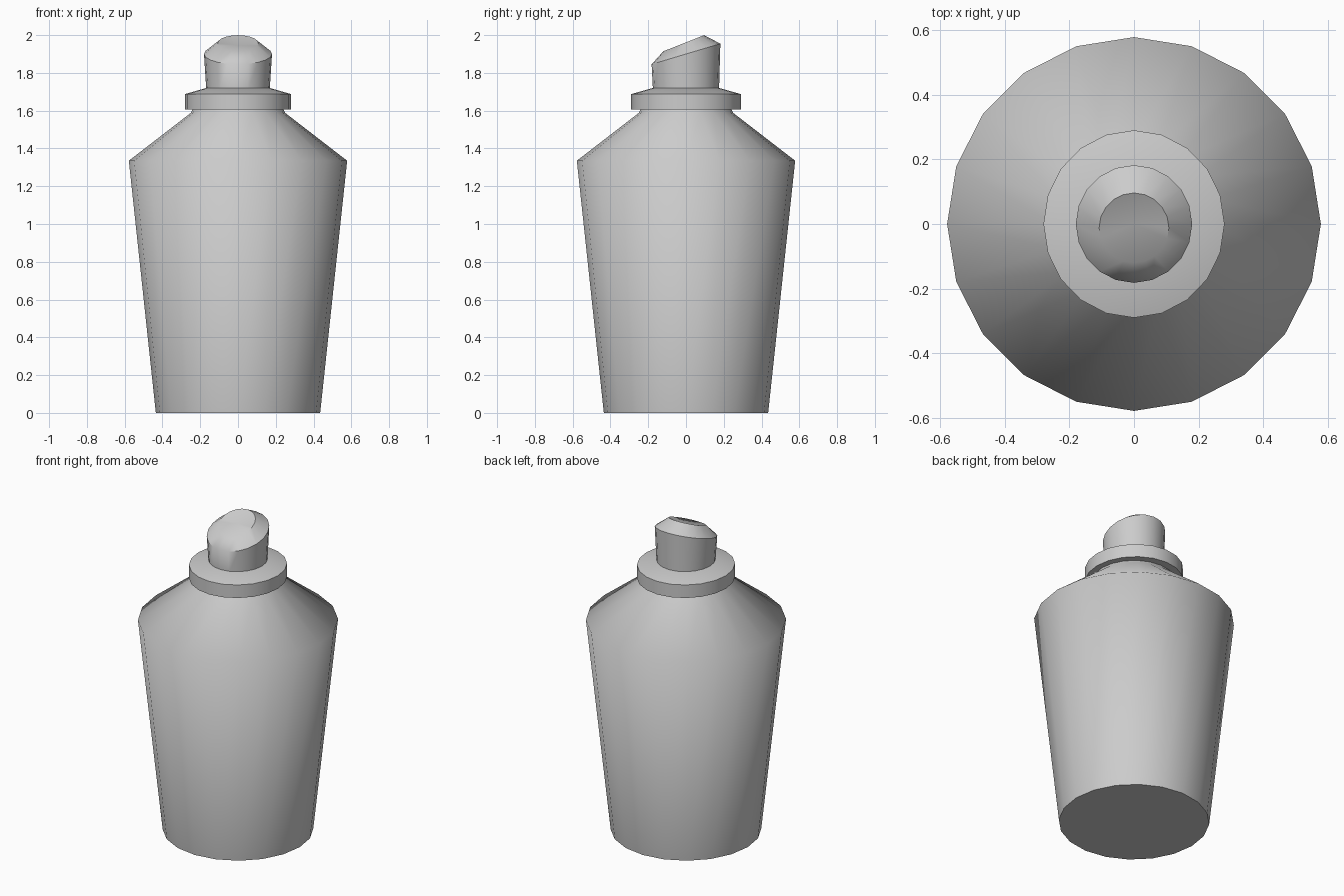
import bpy
import bmesh
import math

if "Cube" in bpy.data.objects:
    bpy.data.objects.remove(bpy.data.objects["Cube"])

SIDES = 20


def ring(bm, rx, ry, z, cy=0.0, slope=0.0):
    """Elliptical loop; slope tilts it so that it rises towards the back."""
    verts = []
    for i in range(SIDES):
        a = 2 * math.pi * i / SIDES
        y = ry * math.sin(a)
        verts.append(bm.verts.new((rx * math.cos(a), cy + y, z + slope * y)))
    return verts


def build(name, rings, angle, dish=None):
    """Loft rings (rx, ry, z[, cy, slope]) into a closed part; dish = optional sunken top centre."""
    bm = bmesh.new()
    loops = [ring(bm, *r) for r in rings]
    for lo, hi in zip(loops, loops[1:]):
        for i in range(SIDES):
            j = (i + 1) % SIDES
            bm.faces.new((lo[i], lo[j], hi[j], hi[i]))
    bm.faces.new(loops[0][::-1])
    top = loops[-1]
    if dish:
        c = bm.verts.new(dish)
        for i in range(SIDES):
            bm.faces.new((top[i], top[(i + 1) % SIDES], c))
    else:
        bm.faces.new(top)
    bmesh.ops.recalc_face_normals(bm, faces=bm.faces)
    mesh = bpy.data.meshes.new(name)
    bm.to_mesh(mesh)
    bm.free()
    obj = bpy.data.objects.new(name, mesh)
    bpy.context.collection.objects.link(obj)
    bpy.ops.object.select_all(action='DESELECT')
    obj.select_set(True)
    bpy.context.view_layer.objects.active = obj
    bpy.ops.object.shade_smooth_by_angle(angle=math.radians(angle))
    return obj


# Tapered body with sloping shoulder and short neck
build("bottle_body", [
    (0.435, 0.435, 0.0),
    (0.578, 0.578, 1.335),
    (0.25, 0.25, 1.588),
    (0.235, 0.235, 1.62),
], 60)

# Collar ring with a gently sloping top
build("collar", [
    (0.28, 0.29, 1.605),
    (0.28, 0.29, 1.688),
    (0.168, 0.175, 1.72),
], 60)

# Slanted spray nozzle with chamfered rim and dished finger rest
build("nozzle", [
    (0.168, 0.175, 1.71),
    (0.18, 0.182, 1.90, 0.0, 0.3),
    (0.108, 0.108, 1.957, -0.012, 0.395),
], 45, dish=(0.0, 0.0, 1.945))
